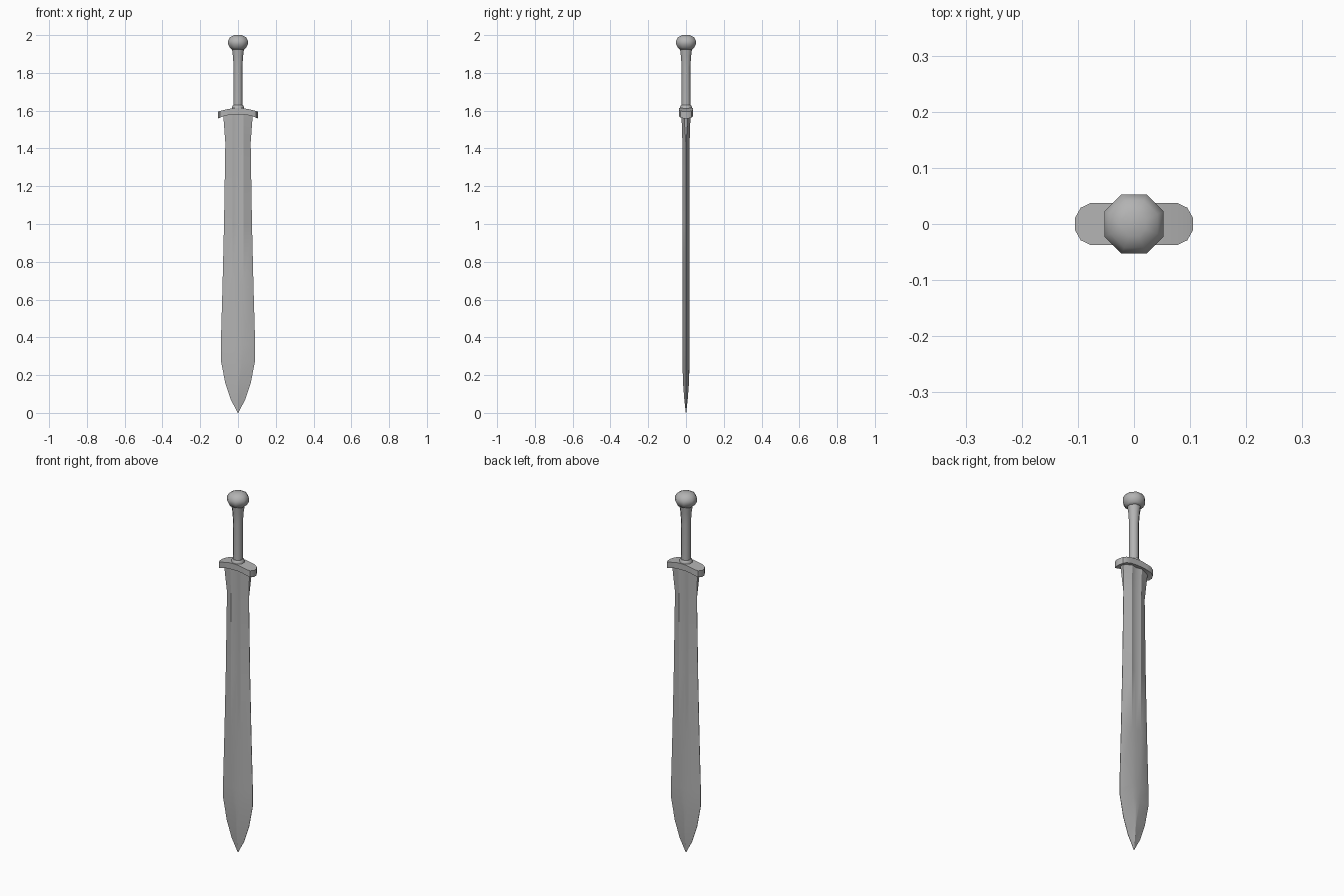
import bpy, bmesh, math

if "Cube" in bpy.data.objects:
    bpy.data.objects.remove(bpy.data.objects["Cube"])

# Dark grey metal shared by every part
steel = bpy.data.materials.new("dark_steel")
steel.diffuse_color = (0.45, 0.45, 0.45, 1)
steel.use_nodes = True
steel.node_tree.nodes["Principled BSDF"].inputs["Base Color"].default_value = steel.diffuse_color


def loft(name, rings, angle=30):
    """Skin a list of equal-length point rings and cap both ends."""
    bm = bmesh.new()
    rows = [[bm.verts.new(p) for p in ring] for ring in rings]
    n = len(rows[0])
    for a, b in zip(rows, rows[1:]):
        for i in range(n):
            j = (i + 1) % n
            bm.faces.new((a[i], a[j], b[j], b[i]))
    bm.faces.new(rows[0])
    bm.faces.new(rows[-1])
    bmesh.ops.recalc_face_normals(bm, faces=bm.faces)
    mesh = bpy.data.meshes.new(name)
    bm.to_mesh(mesh)
    bm.free()
    mesh.materials.append(steel)
    obj = bpy.data.objects.new(name, mesh)
    bpy.context.collection.objects.link(obj)
    bpy.ops.object.select_all(action='DESELECT')
    bpy.context.view_layer.objects.active = obj
    obj.select_set(True)
    bpy.ops.object.shade_smooth_by_angle(angle=math.radians(angle))
    return obj


def turned(name, profile, sides=8, angle=30):
    """Lathe (apothem, z) pairs into a polygonal solid with flats on the axes."""
    rings = []
    for r, z in profile:
        R = r / math.cos(math.pi / sides)
        rings.append([(R * math.cos((i + .5) * math.tau / sides),
                       R * math.sin((i + .5) * math.tau / sides), z)
                      for i in range(sides)])
    return loft(name, rings, angle)


def blade_section(z, w, edge, shoulder, t, centre):
    """Double-edged section: blunt edge, shoulder lines and a central groove."""
    front = [(-w, -edge, z), (-shoulder, -t, z), (0, -centre, z),
             (shoulder, -t, z), (w, -edge, z)]
    return front + [(x, -y, z) for x, y, z in reversed(front)]


# Leaf-shaped blade: z, half width, edge, shoulder x, half thickness, centre depth
loft("blade", [blade_section(*s) for s in (
    (0.00, 0.001, 0.0005, 0.0004, 0.001, 0.001),
    (0.07, 0.038, 0.001, 0.002, 0.008, 0.009),
    (0.16, 0.068, 0.001, 0.005, 0.015, 0.016),
    (0.28, 0.091, 0.001, 0.022, 0.019, 0.019),
    (0.36, 0.091, 0.001, 0.027, 0.019, 0.018),
    (0.67, 0.082, 0.001, 0.029, 0.019, 0.0125),
    (1.00, 0.074, 0.001, 0.030, 0.019, 0.012),
    (1.43, 0.067, 0.001, 0.030, 0.019, 0.012),
    (1.55, 0.076, 0.009, 0.030, 0.023, 0.0155),
    (1.59, 0.080, 0.009, 0.030, 0.023, 0.0155))])

# Arched crossguard with rounded ends: x, half depth, bottom, top
half = [(0.022, 0.037, 1.580, 1.614), (0.050, 0.037, 1.577, 1.609),
        (0.078, 0.037, 1.570, 1.603), (0.095, 0.029, 1.563, 1.598),
        (0.105, 0.011, 1.559, 1.595)]
stations = [(-x, d, b, t) for x, d, b, t in reversed(half)] + half
loft("crossguard", [[(x, -d, b), (x, d, b), (x, d, t), (x, -d, t)]
                    for x, d, b, t in stations])

# Collar between guard and grip
turned("collar", [(0.031, 1.60), (0.031, 1.622), (0.025, 1.630)], angle=50)

# Flared grip
turned("grip", [(0.023, 1.62), (0.023, 1.83), (0.027, 1.89), (0.033, 1.935)], angle=50)

# Faceted round pommel
turned("pommel", [(0.033, 1.925), (0.043, 1.932), (0.053, 1.952), (0.053, 1.970),
                  (0.042, 1.989), (0.021, 2.0)], angle=50)
